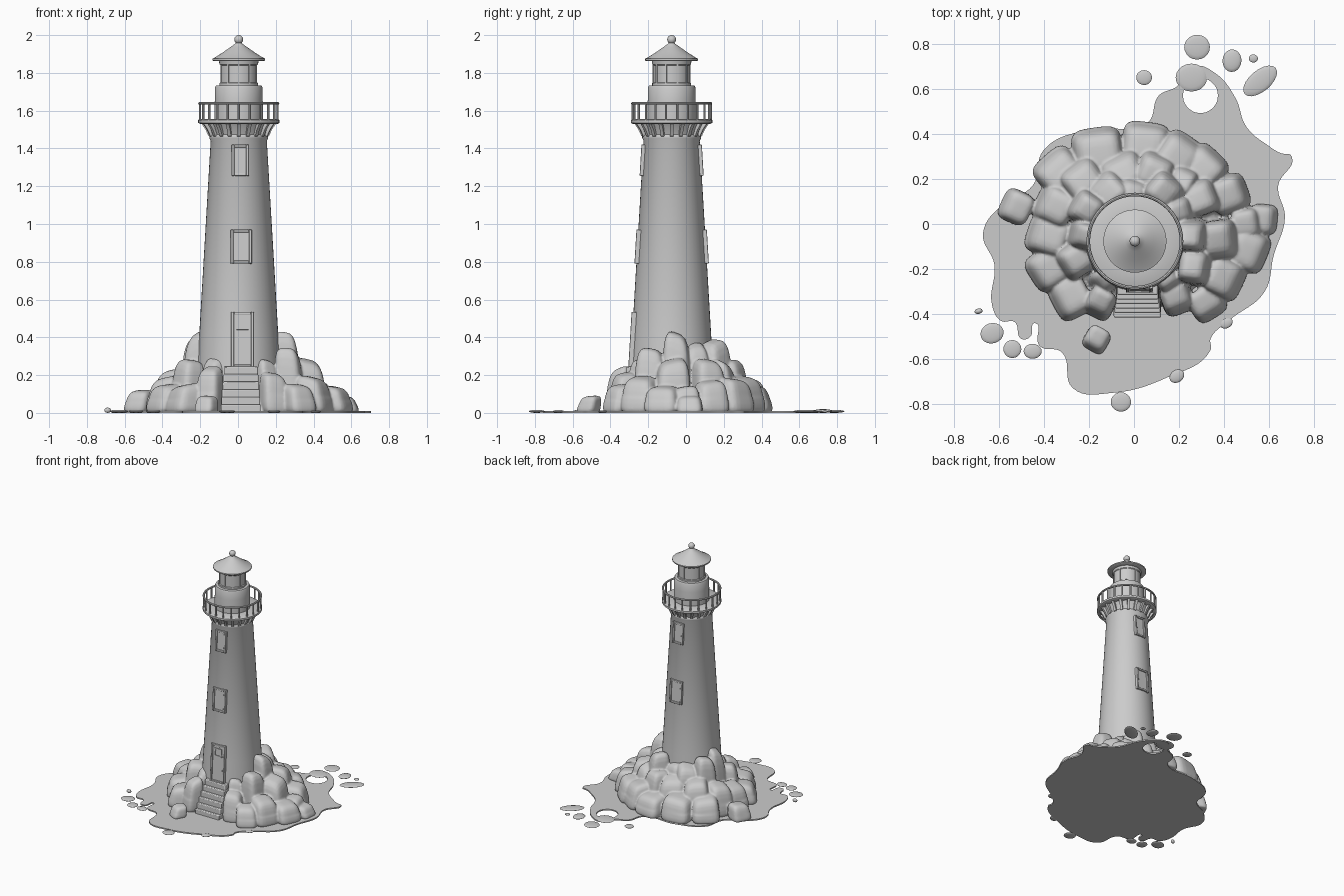
import bpy, bmesh, math, random
from mathutils import Vector, Matrix

if "Cube" in bpy.data.objects:
    bpy.data.objects.remove(bpy.data.objects["Cube"])

random.seed(4)
CX, CY = 0.004, -0.076          # tower axis


def add(name, bm):
    bmesh.ops.recalc_face_normals(bm, faces=bm.faces)
    me = bpy.data.meshes.new(name)
    bm.to_mesh(me)
    bm.free()
    ob = bpy.data.objects.new(name, me)
    bpy.context.collection.objects.link(ob)
    return ob


def revolve(bm, profile, seg=48, closed=False, at=(CX, CY)):
    rings = []
    for r, z in profile:
        if r == 0:
            rings.append([bm.verts.new((at[0], at[1], z))] * seg)
        else:
            rings.append([bm.verts.new((at[0] + r * math.cos(2 * math.pi * i / seg),
                                        at[1] + r * math.sin(2 * math.pi * i / seg), z))
                          for i in range(seg)])
    pairs = list(zip(rings, rings[1:]))
    if closed:
        pairs.append((rings[-1], rings[0]))
    for a, b in pairs:
        for i in range(seg):
            j = (i + 1) % seg
            bm.faces.new(list(dict.fromkeys([a[i], a[j], b[j], b[i]])))


def lathe(name, profile, seg=48, closed=False):
    bm = bmesh.new()
    revolve(bm, profile, seg, closed)
    return add(name, bm)


def box(bm, lo, hi, m=Matrix()):
    c = [(a + b) / 2 for a, b in zip(lo, hi)]
    s = [b - a for a, b in zip(lo, hi)]
    bmesh.ops.create_cube(bm, size=1, matrix=m @ Matrix.Translation(c) @ Matrix.Diagonal((*s, 1)))


def bevel(ob, w, seg=2):
    md = ob.modifiers.new("bevel", 'BEVEL')
    md.width, md.segments = w, seg


# Tower shaft, flaring into the gallery
def tower_r(z):
    return 0.21 - (z - 0.4) * 0.059


lathe("tower", [(tower_r(0.15), 0.15), (tower_r(0.4), 0.4), (tower_r(1.44), 1.44),
                (0.156, 1.455), (0.156, 1.465), (0.150, 1.475), (0.165, 1.515), (0.178, 1.535)])
lathe("gallery_floor", [(0.17, 1.53), (0.205, 1.53), (0.215, 1.535), (0.215, 1.55), (0.207, 1.555), (0.12, 1.555)])

# Corbels under the gallery
bm = bmesh.new()
for i in range(20):
    m = Matrix.Translation((CX, CY, 0)) @ Matrix.Rotation(2 * math.pi * i / 20, 4, 'Z')
    vs = [bm.verts.new(m @ Vector((x, y, z))) for y in (-0.009, 0.009)
          for x, z in ((0.14, 1.46), (0.16, 1.465), (0.176, 1.50), (0.198, 1.532), (0.14, 1.532))]
    bm.faces.new(vs[:5])
    bm.faces.new(vs[5:][::-1])
    for k in range(5):
        n = (k + 1) % 5
        bm.faces.new((vs[k], vs[n], vs[5 + n], vs[5 + k]))
add("corbels", bm)

# Railing
bm = bmesh.new()
for i in range(22):
    a = 2 * math.pi * (i + 0.5) / 22
    m = Matrix.Translation((CX + 0.207 * math.cos(a), CY + 0.207 * math.sin(a), 1.595))
    bmesh.ops.create_cone(bm, segments=8, radius1=0.006, radius2=0.006, depth=0.09, cap_ends=True, matrix=m)
add("balusters", bm)
lathe("top_rail", [(0.207 + 0.008 * math.cos(t * math.pi / 4), 1.639 + 0.007 * math.sin(t * math.pi / 4))
                   for t in range(8)], closed=True)

# Watch room, lantern, roof and finial
lathe("watch_room", [(0.128, 1.55), (0.128, 1.64), (0.126, 1.66), (0.126, 1.722), (0.121, 1.732), (0.095, 1.735)])
lathe("lantern", [(0.103, 1.73), (0.103, 1.746), (0.097, 1.75), (0.097, 1.84), (0.102, 1.845), (0.106, 1.868)], 32)
bm = bmesh.new()
for i in range(10):
    m = Matrix.Translation((CX, CY, 0)) @ Matrix.Rotation(2 * math.pi * (i + 0.5) / 10, 4, 'Z')
    box(bm, (0.09, -0.005, 1.735), (0.101, 0.005, 1.855), m)
add("lantern_mullions", bm)
lathe("roof", [(0.1, 1.862), (0.134, 1.862), (0.14, 1.866), (0.14, 1.875), (0.126, 1.882), (0.085, 1.908),
               (0.045, 1.936), (0.018, 1.955), (0.013, 1.965), (0, 1.966)])
bm = bmesh.new()
bmesh.ops.create_uvsphere(bm, u_segments=20, v_segments=12, radius=0.0235,
                          matrix=Matrix.Translation((CX, CY, 1.9765)))
add("finial", bm)


# Framed openings; side -1 is the front and +1 the back
def opening(name, side, x, z0, z1, w, door=False):
    zc, h, t = (z0 + z1) / 2, (z1 - z0) / 2, 0.015
    m = Matrix.Translation((x, CY + side * tower_r(zc), zc)) \
        @ Matrix.Rotation(0 if side < 0 else math.pi, 4, 'Z') @ Matrix.Rotation(-0.059, 4, 'X')
    bm = bmesh.new()
    for s in (-1, 1):
        a, b = sorted((s * w, s * (w - t)))
        box(bm, (a, -0.01, -h), (b, 0.03, h), m)
        a, b = sorted((s * h, s * (h - t)))
        box(bm, (-w + t, -0.01, a), (w - t, 0.03, b), m)
    bevel(add(name + "_frame", bm), 0.003)
    bm = bmesh.new()
    box(bm, (-w + t, -0.002, -h + t), (w - t, 0.02, h - t), m)
    if door:    # small framed light in the door
        for z in (h - 0.09, h - 0.035):
            box(bm, (-0.027, -0.008, z - 0.005), (0.027, 0.01, z + 0.005), m)
        for s in (-0.027, 0.027):
            box(bm, (s - 0.005, -0.008, h - 0.095), (s + 0.005, 0.01, h - 0.03), m)
    add(name + "_panel", bm)


opening("front_upper_window", -1, 0.012, 1.255, 1.42, 0.046)
opening("front_lower_window", -1, 0.017, 0.79, 0.97, 0.056)
opening("back_upper_window", 1, 0.012, 1.255, 1.42, 0.046)
opening("back_lower_window", 1, 0.012, 0.79, 0.97, 0.054)
opening("door", -1, 0.024, 0.24, 0.535, 0.06, True)

# Stairs up to the door
bm = bmesh.new()
for i in range(6):
    z = 0.245 - i * 0.04
    w = 0.09 + 0.003 * i
    box(bm, (0.015 - w, -0.315 - i * 0.02, 0.0), (0.015 + w, -0.2, z))
bevel(add("stairs", bm), 0.006)


# Rounded boulders leaning towards the tower: x, y, radius, top
def rock(bm, x, y, r, top):
    tmp = bmesh.new()
    bmesh.ops.create_cube(tmp, size=2)
    bmesh.ops.subdivide_edges(tmp, edges=tmp.edges, cuts=6, use_grid_fill=True)
    rot = Matrix.Rotation(math.atan2(y + 0.07, x) + random.uniform(-0.3, 0.3), 3, 'Z')
    inward = -Vector((x, y + 0.07, 0)).normalized() * 0.012
    sx, sy = r * random.uniform(0.98, 1.1), r * random.uniform(1.05, 1.2)
    tx, ty = random.uniform(-0.04, 0.16), random.uniform(-0.12, 0.12)
    for v in tmp.verts:
        p = v.co / sum(abs(c) ** 4 for c in v.co) ** (1 / 4)
        k = 1 - 0.11 * p.z
        zz = p.z - tx * p.x * (p.z > 0) + ty * p.y * (p.z > 0)
        q = rot @ Vector((p.x * sx * k, p.y * sy * k, 0)) + inward * p.z
        v.co = (x + q.x, y + q.y, max(0.003, top * (0.47 + 0.53 * zz)))
    me = bpy.data.meshes.new("tmp")
    bmesh.ops.recalc_face_normals(tmp, faces=tmp.faces)
    tmp.to_mesh(me)
    tmp.free()
    bm.from_mesh(me)
    bpy.data.meshes.remove(me)


boulders = [
    (-.52, .075, .065, .12), (-.35, .08, .075, .23), (-.215, .07, .072, .40), (-.12, .15, .075, .34),
    (-.33, .23, .085, .18), (-.16, .32, .095, .18), (.05, .36, .085, .15), (.20, .30, .085, .19),
    (.31, .25, .08, .18), (.09, .23, .08, .28), (.14, .15, .075, .38), (.30, .12, .075, .28),
    (.42, .13, .075, .17), (.57, .02, .06, .09), (.26, -.05, .068, .42), (.38, -.07, .075, .28),
    (.51, -.12, .075, .14), (.27, -.19, .068, .34), (.40, -.24, .08, .19), (.32, -.35, .07, .15),
    (.155, -.25, .048, .28), (.19, -.33, .065, .21), (-.13, -.25, .055, .29), (-.15, -.35, .058, .24),
    (-.165, -.51, .05, .09), (-.26, -.16, .07, .28), (-.23, -.05, .06, .42), (-.38, -.05, .08, .19),
    (-.38, -.20, .075, .15), (-.28, -.32, .08, .15), (-.23, .20, .08, .27), (.50, .0, .06, .14),
    (-.05, .24, .08, .26), (.21, .06, .06, .36), (.0, .15, .06, .33), (.22, .2, .06, .27)]
bm = bmesh.new()
for b in boulders:
    rock(bm, *b)
# Mound filling the gaps, fused with the boulders into one soft shell
mound = bmesh.new()
revolve(mound, [(0, 0.003), (0.40, 0.003), (0.355, 0.06), (0.30, 0.11), (0.25, 0.17), (0.2, 0.21), (0, 0.22)],
        24, at=(0.01, 0.01))
bmesh.ops.recalc_face_normals(mound, faces=mound.faces)
me = bpy.data.meshes.new("mound")
mound.to_mesh(me)
mound.free()
bm.from_mesh(me)
rocks = add("rocks", bm)
md = rocks.modifiers.new("fuse", 'REMESH')
md.mode, md.voxel_size, md.use_smooth_shade = 'VOXEL', 0.007, True
md = rocks.modifiers.new("soften", 'SMOOTH')
md.factor, md.iterations = 0.5, 2

# Thin water sheet with a hole, drawn as a filled flat curve
shore = [(.70, .30), (.65, .315), (.60, .345), (.50, .43), (.45, .56), (.36, .67), (.27, .70), (.19, .61),
         (.11, .57), (.06, .45), (-.2, .42), (-.4, .33), (-.45, .17), (-.58, .09), (-.67, -.04), (-.62, -.18),
         (-.63, -.36), (-.59, -.43), (-.53, -.435), (-.50, -.51), (-.46, -.50), (-.44, -.44), (-.42, -.54),
         (-.32, -.57), (-.27, -.73), (-.1, -.75), (.15, -.68), (.34, -.56), (.34, -.51),
         (.42, -.43), (.58, -.30), (.62, -.14), (.67, .03), (.64, .17)]
cu = bpy.data.curves.new("water", 'CURVE')
cu.dimensions, cu.fill_mode, cu.extrude, cu.resolution_u = '2D', 'BOTH', 0.005, 8


def loop(pts):
    sp = cu.splines.new('BEZIER')
    sp.bezier_points.add(len(pts) - 1)
    for bp, p in zip(sp.bezier_points, pts):
        bp.co = (*p, 0)
        bp.handle_left_type = bp.handle_right_type = 'AUTO'
    sp.use_cyclic_u = True


loop(shore)
loop([(.295 + .077 * math.cos(k * math.pi / 4), .57 + .077 * math.sin(k * math.pi / 4)) for k in range(8)])
water = bpy.data.objects.new("water", cu)
water.location.z = 0.005
bpy.context.collection.objects.link(water)

# Splash drops around the shore: x, y, length, width, angle, height
bm = bmesh.new()
for x, y, a, b, ang, h in [
        (.28, .785, .057, .055, 0, .008), (.045, .65, .035, .033, 0, .007), (.435, .725, .05, .042, 1.5, .01),
        (.53, .735, .02, .018, 0, .006), (.56, .635, .09, .047, .7, .008), (.255, .65, .07, .062, 0, .008),
        (-.63, -.485, .052, .045, .3, .008), (-.54, -.555, .04, .04, 0, .008), (-.45, -.565, .04, .033, 0, .008),
        (-.69, -.387, .018, .012, .2, .014), (-.058, -.79, .045, .043, 0, .008), (.19, -.675, .035, .028, .6, .008),
        (.41, -.44, .03, .022, .5, .007)]:
    m = Matrix.Translation((x, y, h)) @ Matrix.Rotation(ang, 4, 'Z') @ Matrix.Diagonal((a, b, h, 1))
    bmesh.ops.create_uvsphere(bm, u_segments=20, v_segments=8, radius=1, matrix=m)
add("splash_drops", bm)

# Smooth shading with sharp edges kept
bpy.ops.object.select_all(action='DESELECT')
water.select_set(True)
bpy.context.view_layer.objects.active = water
bpy.ops.object.convert(target='MESH')
bpy.ops.object.select_all(action='SELECT')
rocks.select_set(False)
bpy.ops.object.shade_smooth_by_angle(angle=math.radians(35))
